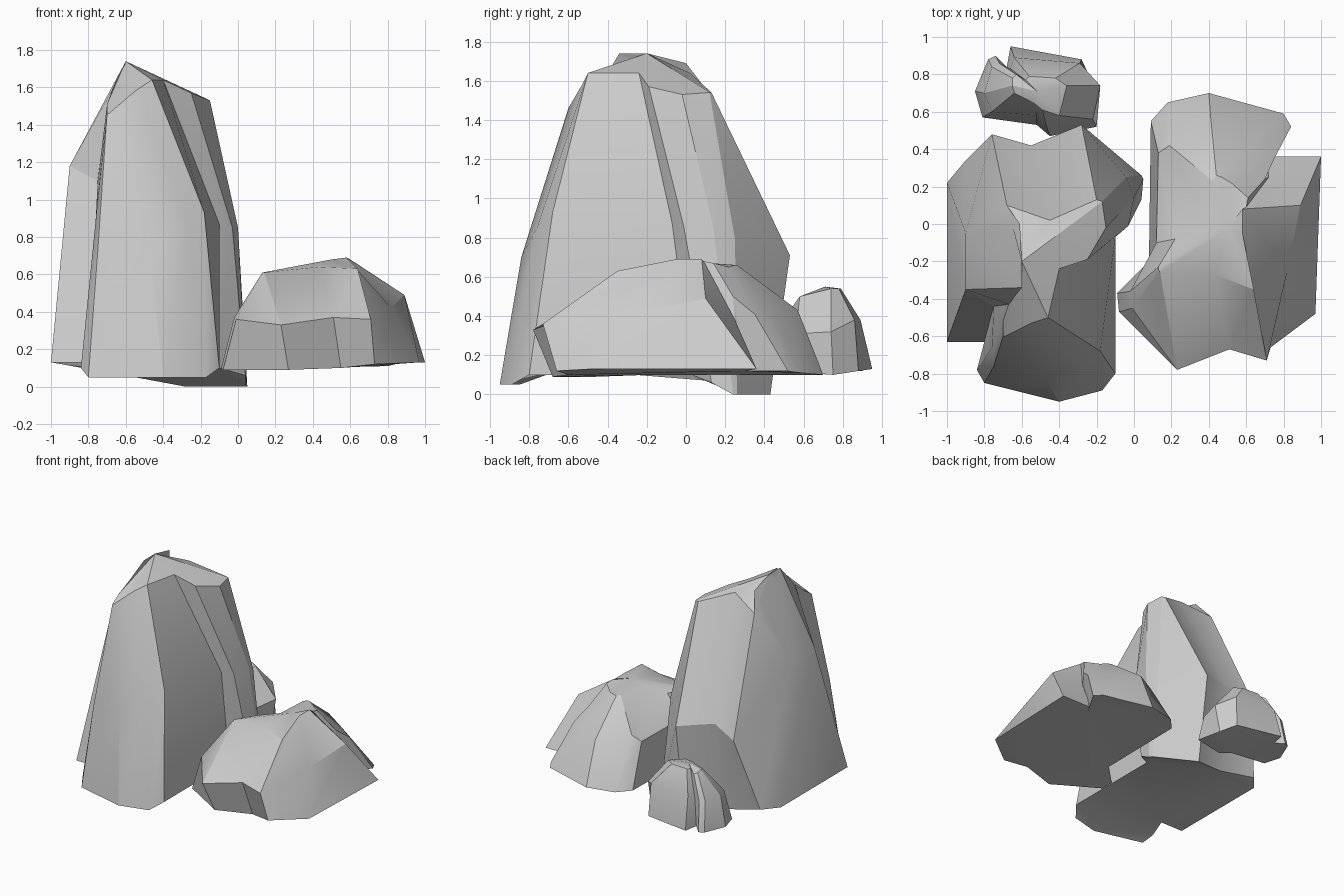
import bpy, bmesh, math


def rock(name, columns, crown):
    """Loft facets from (base, shoulder, top) columns, closed by a crown point."""
    bm = bmesh.new()
    cols = [[bm.verts.new(c[i:i + 3]) for i in (0, 3, 6)] for c in columns]
    peak = bm.verts.new(crown)
    for a, b in zip(cols, cols[1:] + cols[:1]):
        for k in (0, 1):
            bm.faces.new((a[k], b[k], b[k + 1], a[k + 1]))
        bm.faces.new((a[2], b[2], peak))
    base = bm.faces.new([c[0] for c in reversed(cols)])
    bmesh.ops.triangulate(bm, faces=[base])
    bmesh.ops.recalc_face_normals(bm, faces=bm.faces)
    mesh = bpy.data.meshes.new(name)
    bm.to_mesh(mesh)
    bm.free()
    obj = bpy.data.objects.new(name, mesh)
    bpy.context.collection.objects.link(obj)
    bpy.ops.object.select_all(action='DESELECT')
    obj.select_set(True)
    bpy.context.view_layer.objects.active = obj
    bpy.ops.object.shade_smooth_by_angle(angle=math.radians(28))
    return obj


# Tall boulder, counter-clockwise from the front left
rock("tall_rock", [
    (-.84, -.78, .10, -.76, -.66, .90, -.70, -.52, 1.51),
    (-.80, -.85, .05, -.75, -.76, .72, -.70, -.60, 1.46),
    (-.40, -.95, .05, -.47, -.84, .70, -.69, -.60, 1.46),
    (-.17, -.89, .05, -.26, -.76, .85, -.55, -.53, 1.58),
    (-.10, -.80, .10, -.18, -.68, .93, -.46, -.50, 1.64),
    (-.10, .03, .10, -.10, -.07, .87, -.40, -.24, 1.64),
    (.04, .13, .06, -.03, -.01, .85, -.25, -.19, 1.57),
    (.05, .24, 0, 0, .14, .85, -.15, -.02, 1.53),
    (.04, .26, 0, -.04, .25, .79, -.17, .12, 1.54),
    (-.28, .43, 0, -.28, .53, .71, -.20, .13, 1.54),
    (-.55, .36, .05, -.55, .42, .76, -.45, .02, 1.64),
    (-.90, .34, .13, -.76, .48, .70, -.68, .10, 1.56),
    (-1, .22, .13, -.90, -.05, 1.18, -.61, 0, 1.69),
    (-1, -.63, .13, -.90, -.35, 1.18, -.60, -.34, 1.74),
    (-.80, -.63, .13, -.75, -.44, 1.10, -.67, -.43, 1.59),
], (-.60, -.20, 1.74))

# Low broad boulder
rock("low_rock", [
    (-.08, -.47, .09, -.01, -.45, .36, .13, -.24, .61),
    (.27, -.68, .09, .23, -.78, .33, .14, -.26, .61),
    (.55, -.60, .10, .51, -.67, .37, .43, -.27, .64),
    (.73, -.66, .12, .71, -.73, .36, .64, -.35, .63),
    (.97, -.48, .13, .82, -.25, .42, .58, -.05, .69),
    (1, .36, .13, .89, .10, .49, .58, .08, .69),
    (.72, .36, .13, .72, .25, .38, .60, .09, .68),
    (.71, .30, .12, .70, .24, .50, .61, .14, .67),
    (.84, .52, .12, .75, .35, .41, .52, .22, .65),
    (.80, .59, .11, .62, .42, .44, .47, .25, .66),
    (.40, .70, .10, .41, .57, .43, .44, .26, .66),
    (.18, .65, .10, .19, .42, .47, .42, .23, .66),
    (.09, .55, .10, .13, .38, .42, .38, 0, .64),
    (.08, -.20, .10, .12, -.10, .42, .22, -.08, .61),
    (-.09, -.37, .10, -.02, -.36, .37, .13, -.23, .61),
], (.50, -.02, .68))

# Small stone at the back
rock("small_rock", [
    (-.81, .57, .12, -.76, .60, .35, -.64, .70, .53),
    (-.52, .53, .12, -.52, .58, .38, -.54, .65, .52),
    (-.45, .47, .12, -.47, .53, .43, -.49, .61, .51),
    (-.20, .52, .12, -.22, .56, .31, -.40, .58, .50),
    (-.22, .75, .10, -.18, .74, .32, -.36, .74, .54),
    (-.28, .88, .12, -.29, .86, .38, -.42, .78, .54),
    (-.66, .95, .13, -.64, .89, .38, -.56, .79, .54),
    (-.68, .84, .13, -.66, .83, .35, -.58, .77, .54),
    (-.74, .90, .12, -.72, .86, .35, -.63, .80, .52),
    (-.78, .88, .12, -.76, .84, .35, -.65, .78, .53),
    (-.85, .71, .12, -.80, .70, .35, -.65, .74, .54),
], (-.52, .71, .55))
